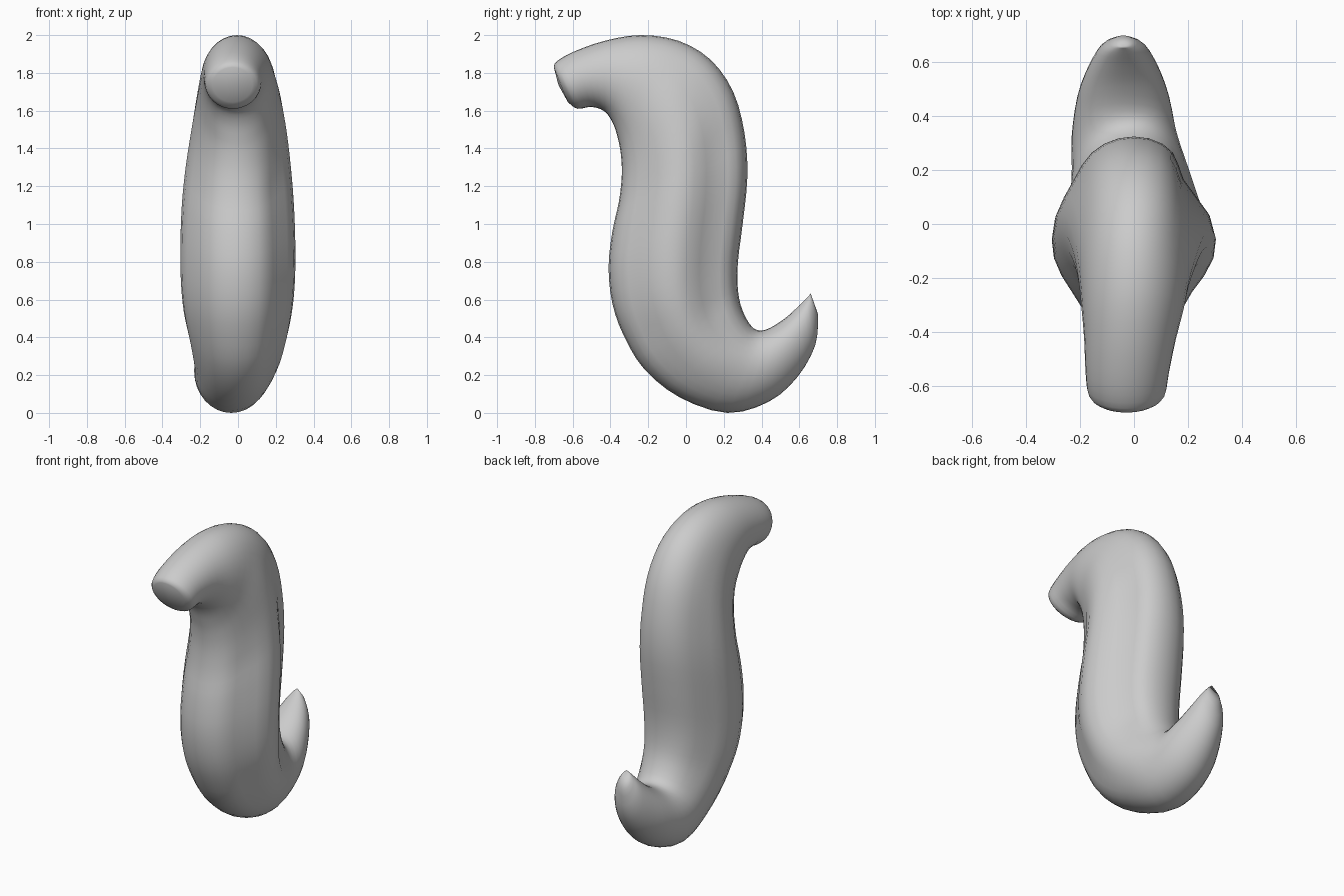
import bpy, bmesh, math

if "Cube" in bpy.data.objects:
    bpy.data.objects.remove(bpy.data.objects["Cube"])

SIDES = 32
STEPS = 3
# Stations from head to tail: back edge (y, z), front edge (y, z), x centre, half width
STATIONS = [
    (-0.70, 1.83, -0.625, 1.645, -0.028, 0.105),
    (-0.685, 1.86, -0.575, 1.61, -0.027, 0.142),
    (-0.60, 1.91, -0.50, 1.62, -0.025, 0.155),
    (-0.43, 1.97, -0.43, 1.595, -0.015, 0.17),
    (-0.24, 2.00, -0.385, 1.53, -0.005, 0.19),
    (-0.04, 1.97, -0.36, 1.45, 0.0, 0.207),
    (0.13, 1.87, -0.345, 1.37, 0.005, 0.23),
    (0.25, 1.70, -0.34, 1.26, 0.005, 0.255),
    (0.31, 1.48, -0.355, 1.12, 0.002, 0.28),
    (0.325, 1.25, -0.39, 0.96, 0.0, 0.298),
    (0.30, 1.00, -0.41, 0.77, 0.0, 0.306),
    (0.275, 0.80, -0.39, 0.58, 0.0, 0.303),
    (0.275, 0.65, -0.33, 0.41, 0.0, 0.287),
    (0.30, 0.54, -0.22, 0.23, 0.0, 0.255),
    (0.355, 0.45, -0.03, 0.08, -0.01, 0.222),
    (0.42, 0.44, 0.22, 0.00, -0.035, 0.197),
    (0.51, 0.49, 0.44, 0.06, -0.04, 0.17),
    (0.58, 0.55, 0.59, 0.19, -0.04, 0.13),
    (0.63, 0.60, 0.685, 0.36, -0.04, 0.085),
    (0.652, 0.622, 0.70, 0.52, -0.04, 0.04),
]


def smooth_stations():
    """Catmull-Rom interpolation between the stations."""
    pts = [STATIONS[0]] + STATIONS + [STATIONS[-1]]
    out = []
    for k in range(1, len(pts) - 2):
        for m in range(STEPS):
            t = m / STEPS
            out.append([0.5 * (2 * b + (c - a) * t + (2 * a - 5 * b + 4 * c - d) * t * t
                               + (3 * b - a - 3 * c + d) * t ** 3)
                        for a, b, c, d in zip(*pts[k - 1:k + 3])])
    return out + [STATIONS[-1]]


def bump(c, mid, width):
    return math.exp(-((c - mid) / width) ** 2)


def add_ring(bm, ya, za, yb, zb, cx, w):
    """Oval section with shallow grooves behind and ahead of each flank."""
    ring = []
    depth = max(0.0, min(1.0, (w - 0.2) / 0.08))
    for i in range(SIDES):
        t = 2 * math.pi * i / SIDES
        c, s = math.cos(t), math.sin(t)
        back, front = (0.26, 0.16) if s > 0 else (0.10, 0.10)
        groove = depth * (back * bump(c, 0.58, 0.3) + front * bump(c, -0.62, 0.28))
        f = (1 - c) / 2
        ring.append(bm.verts.new((cx + w * s * (1 - groove),
                                  ya + (yb - ya) * f, za + (zb - za) * f)))
    return ring


bm = bmesh.new()
rings = [add_ring(bm, *s) for s in smooth_stations()]

# Skin between neighbouring sections
for a, b in zip(rings, rings[1:]):
    for i in range(SIDES):
        j = (i + 1) % SIDES
        bm.faces.new((a[i], a[j], b[j], b[i]))

# Blunt head end and pointed tail end
for ring, tip in ((rings[0], (-0.028, -0.675, 1.735)), (rings[-1], (-0.04, 0.66, 0.632))):
    v = bm.verts.new(tip)
    for i in range(SIDES):
        bm.faces.new((ring[i], ring[(i + 1) % SIDES], v))
bmesh.ops.recalc_face_normals(bm, faces=bm.faces)
for f in bm.faces:
    f.smooth = True

mesh = bpy.data.meshes.new("curved_body")
bm.to_mesh(mesh)
bm.free()
body = bpy.data.objects.new("curved_body", mesh)
bpy.context.collection.objects.link(body)

grey = bpy.data.materials.new("light_grey")
grey.diffuse_color = (0.6, 0.6, 0.6, 1)
grey.use_nodes = True
grey.node_tree.nodes["Principled BSDF"].inputs["Base Color"].default_value = grey.diffuse_color
mesh.materials.append(grey)
